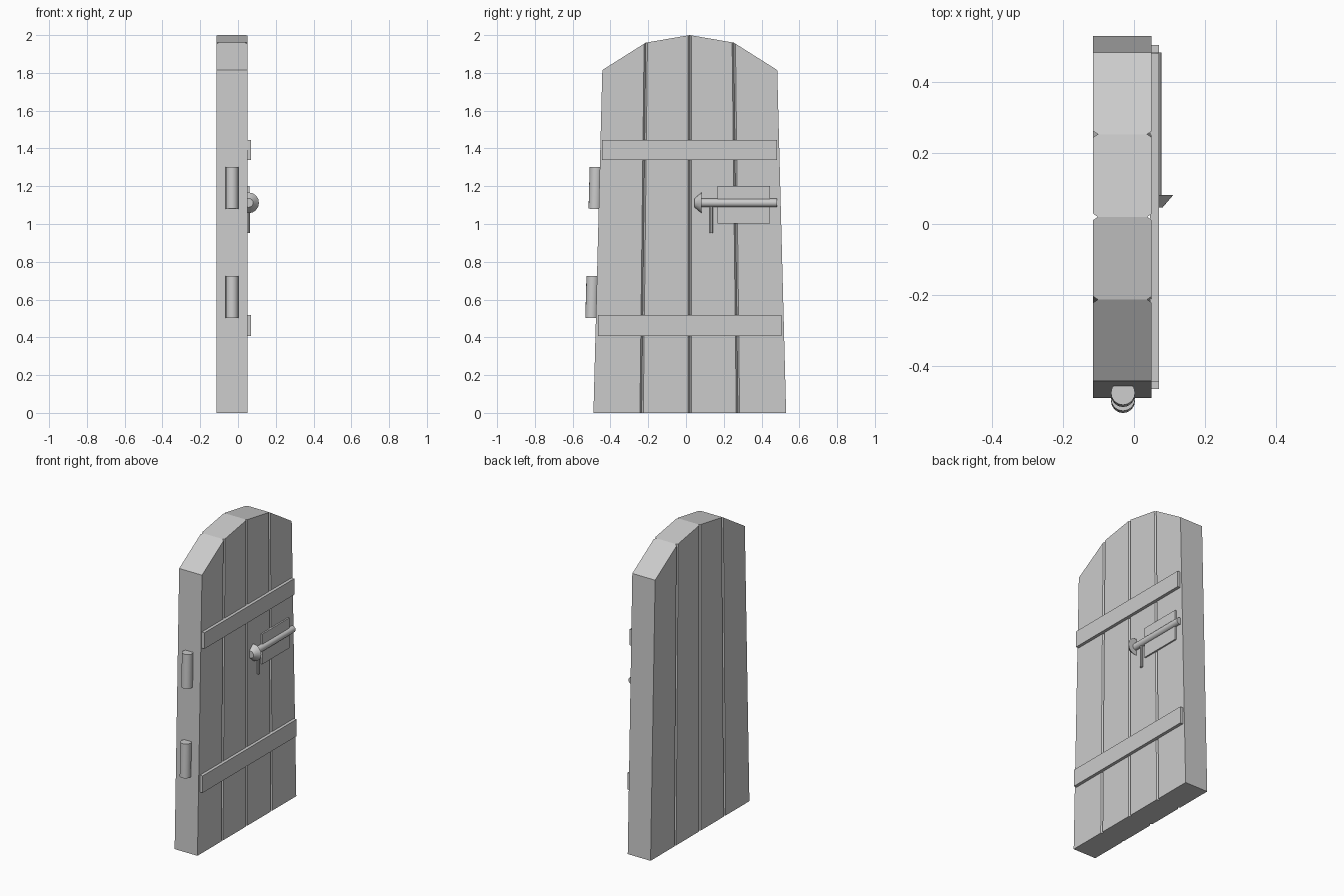
import bpy, bmesh
from mathutils import Vector

if "Cube" in bpy.data.objects:
    bpy.data.objects.remove(bpy.data.objects["Cube"])

X0, X1 = -0.115, 0.05      # door back and face
GX, GY = 0.013, 0.009      # groove depth and half width


def add_mesh(name, bm):
    bmesh.ops.recalc_face_normals(bm, faces=bm.faces)
    me = bpy.data.meshes.new(name)
    bm.to_mesh(me)
    bm.free()
    ob = bpy.data.objects.new(name, me)
    bpy.context.collection.objects.link(ob)
    return ob


def plank(name, lo, hi, chamfer_l, chamfer_r):
    """Tapered board; lo = bottom (y0, y1), hi = top ((y0, z0), (y1, z1))."""
    bm = bmesh.new()
    section = []             # (x, side 0/1, inset towards the middle)
    for side, ch in ((0, chamfer_l), (1, chamfer_r)):
        s = ([(X0, side, GY), (X0 + GX, side, 0), (X1 - GX, side, 0), (X1, side, GY)]
             if ch else [(X0, side, 0), (X1, side, 0)])
        section += s if side == 0 else s[::-1]
    rings = []
    for (ya, za), (yb, zb) in (((lo[0], 0), (lo[1], 0)), hi):
        ring = []
        for x, side, inset in section:
            t = inset / (yb - ya)
            t = 1 - t if side else t
            ring.append(bm.verts.new((x, ya + (yb - ya) * t, za + (zb - za) * t)))
        rings.append(ring)
    n = len(section)
    for i in range(n):
        j = (i + 1) % n
        bm.faces.new((rings[0][i], rings[0][j], rings[1][j], rings[1][i]))
    bm.faces.new(rings[0])
    bm.faces.new(rings[1])
    return add_mesh(name, bm)


def box(name, x, y, z):
    bm = bmesh.new()
    bmesh.ops.create_cube(bm, size=1)
    for v in bm.verts:
        v.co = Vector([(r[0] + r[1]) / 2 + c * (r[1] - r[0])
                       for r, c in zip((x, y, z), v.co)])
    return add_mesh(name, bm)


def rod(name, p0, p1, r0, r1=None, segments=16):
    """Cylinder or cone frustum between two points."""
    p0, p1 = Vector(p0), Vector(p1)
    axis = p1 - p0
    bm = bmesh.new()
    bmesh.ops.create_cone(bm, cap_ends=True, segments=segments, radius1=r0,
                          radius2=r0 if r1 is None else r1, depth=axis.length)
    rot = Vector((0, 0, 1)).rotation_difference(axis).to_matrix()
    for v in bm.verts:
        v.co = rot @ v.co + (p0 + p1) / 2
    ob = add_mesh(name, bm)
    bpy.ops.object.select_all(action='DESELECT')
    ob.select_set(True)
    bpy.context.view_layer.objects.active = ob
    bpy.ops.object.shade_smooth_by_angle(angle=0.6)
    return ob


# four tapered planks with V grooves between them
bottom = [-0.49, -0.235, 0.02, 0.275, 0.53]
top = [(-0.443, 1.815), (-0.213, 1.96), (0.02, 2.0), (0.253, 1.96), (0.483, 1.815)]
for i in range(4):
    plank(f"plank_{i + 1}", bottom[i:i + 2], top[i:i + 2], i > 0, i < 3)

# cross battens
box("upper_batten", (0.045, 0.07), (-0.446, 0.481), (1.34, 1.445))
box("lower_batten", (0.045, 0.07), (-0.465, 0.505), (0.407, 0.517))

# latch plate, handle bar, flared knob and pin
box("latch_plate", (0.045, 0.06), (0.167, 0.445), (1.003, 1.2))
rod("handle_bar", (0.056, 0.07, 1.112), (0.056, 0.483, 1.112), 0.022)
rod("handle_knob", (0.056, 0.046, 1.112), (0.056, 0.082, 1.112), 0.024, 0.055)
rod("latch_pin", (0.055, 0.134, 0.953), (0.055, 0.134, 1.112), 0.01, segments=10)

# hinge barrels leaning with the door edge
for name, za, zb, y in (("upper_hinge", 1.08, 1.302, -0.479),
                        ("lower_hinge", 0.502, 0.724, -0.496)):
    rod(name, (-0.031, y - 0.003, za), (-0.031, y + 0.003, zb), 0.034)
